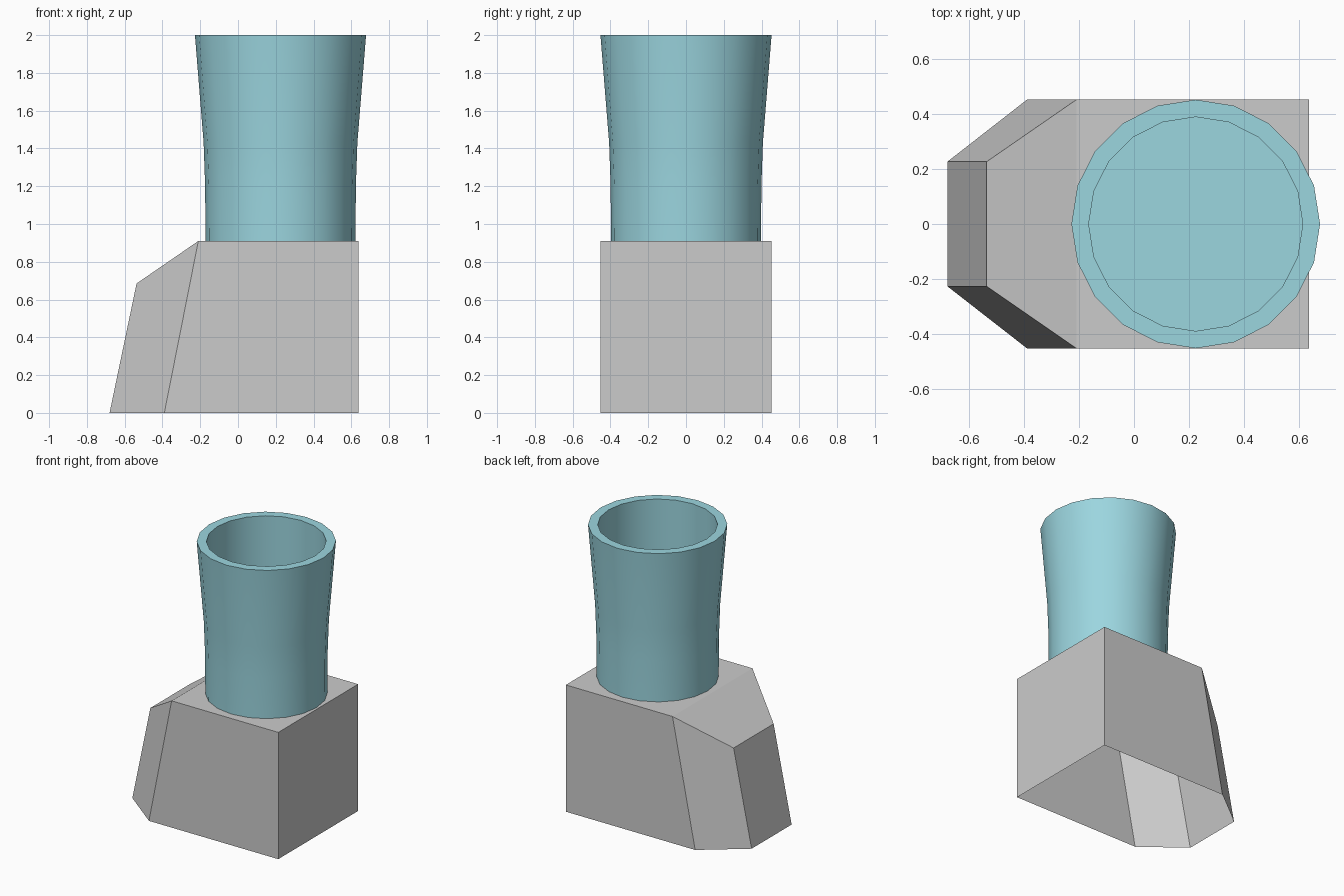
import bpy, bmesh, math

if "Cube" in bpy.data.objects:
    bpy.data.objects.remove(bpy.data.objects["Cube"])

SIDES = 20
LEG_X = 0.225


def make_object(name, bm):
    bmesh.ops.recalc_face_normals(bm, faces=bm.faces)
    mesh = bpy.data.meshes.new(name)
    bm.to_mesh(mesh)
    bm.free()
    obj = bpy.data.objects.new(name, mesh)
    bpy.context.collection.objects.link(obj)
    return obj


# Foot: faceted shell, open underneath; each side outline is mirrored across y
bm = bmesh.new()
bottom = [(0.637, 0.453, 0), (-0.39, 0.453, 0), (-0.68, 0.227, 0)]
top = [(0.637, 0.453, 0.91), (-0.21, 0.453, 0.91), (-0.537, 0.227, 0.685)]


def ring(points):
    right = [bm.verts.new((x, -y, z)) for x, y, z in points]
    left = [bm.verts.new(p) for p in reversed(points)]
    return right + left


lo, hi = ring(bottom), ring(top)
for i in range(6):
    j = (i + 1) % 6
    bm.faces.new((lo[i], lo[j], hi[j], hi[i]))
bm.faces.new((hi[0], hi[1], hi[4], hi[5]))   # flat top
bm.faces.new((hi[1], hi[2], hi[3], hi[4]))   # sloping toe top
make_object("boot_foot", bm)

# Shaft: flared hollow cylinder, profile runs up the outside and down the inside
profile = [(0.397, 0.91), (0.399, 1.2), (0.407, 1.43), (0.453, 2.0),
           (0.39, 2.0), (0.39, 1.1)]
bm = bmesh.new()
rings = []
for r, z in profile:
    rings.append([bm.verts.new((LEG_X + r * math.cos(2 * math.pi * k / SIDES),
                                r * math.sin(2 * math.pi * k / SIDES), z))
                  for k in range(SIDES)])
for a, b in zip(rings, rings[1:]):
    for k in range(SIDES):
        n = (k + 1) % SIDES
        bm.faces.new((a[k], a[n], b[n], b[k]))
bm.faces.new(rings[-1])                      # floor of the hollow
shaft = make_object("boot_shaft", bm)

teal = bpy.data.materials.new("teal")
teal.diffuse_color = (0.33, 0.67, 0.74, 1)
teal.use_nodes = True
teal.node_tree.nodes["Principled BSDF"].inputs["Base Color"].default_value = teal.diffuse_color
shaft.data.materials.append(teal)

bpy.context.view_layer.objects.active = shaft
shaft.select_set(True)
bpy.ops.object.shade_smooth_by_angle(angle=math.radians(30))
